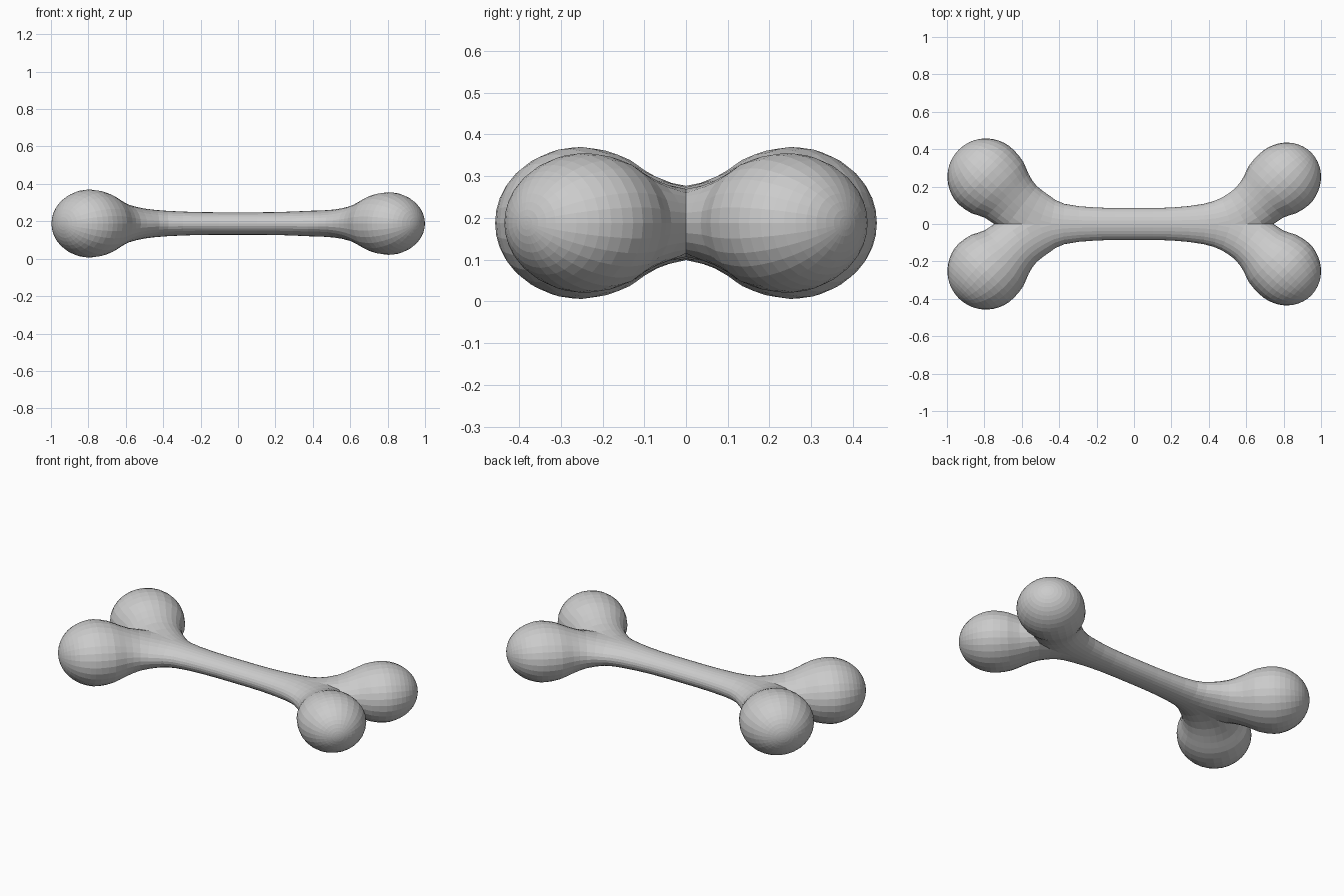
import bpy, bmesh
from math import sin, cos, radians, pi
from mathutils import Vector

cube = bpy.data.objects.get("Cube")
if cube:
    bpy.data.objects.remove(cube, do_unlink=True)

SIDES = 28
MID_Z = 0.188

grey = bpy.data.materials.new("bone grey")
grey.use_nodes = True
colour = (0.6, 0.6, 0.6, 1)
grey.diffuse_color = colour
grey.node_tree.nodes["Principled BSDF"].inputs["Base Color"].default_value = colour


def arm(side, size, shift, drop, tip):
    """Sections (x, y, turn, half width, half height) from mid shaft to knob tip."""
    keys = [(0.2, 0, 0, .088, .061), (0.38, 0, 4, .108, .068)]
    for x, y, a, w, h in [(.50, .02, 20, .14, .08), (.61, .085, 38, .148, .105),
                          (.68, .15, 45, .165, .14), (.73, .195, 45, .195, .168),
                          (.79, .25, 45, .207, .182)]:
        keys.append((x + shift, y - drop * y, a, w * size, h * size))
    x, y, a, w, h = keys[-1]
    for phi in (17, 34, 50, 65, 79, 88):
        s, c = sin(radians(phi)), cos(radians(phi))
        d = tip * s * cos(radians(45))
        keys.append((x + d, y + d, a, w * c, h * c))
    return [(side * x, y, side * a, w, h) for x, y, a, w, h in keys]


def refine(keys):
    """Smoothly add a section between each neighbouring pair."""
    v = [Vector(k) for k in keys]
    out = [v[0]]
    for i in range(len(v) - 1):
        p, n = v[max(i - 1, 0)], v[min(i + 2, len(v) - 1)]
        out += [(9 * (v[i] + v[i + 1]) - p - n) / 16, v[i + 1]]
    return out


# Half of the bone: one bent tube from knob to knob
left = arm(1, 0.92, 0.012, 0.05, 0.205)
right = arm(-1, 1.0, 0.0, 0.0, 0.208)
sections = refine(right[::-1] + [(0, 0, 0, .085, .06)] + left)
bm = bmesh.new()
rings = []
for x, y, a, w, h in sections:
    a = radians(a)
    ring = []
    for i in range(SIDES):
        t = 2 * pi * i / SIDES
        u = w * cos(t)
        ring.append(bm.verts.new((x - sin(a) * u, y + cos(a) * u, MID_Z + h * sin(t))))
    rings.append(ring)
for r, s in zip(rings, rings[1:]):
    for i in range(SIDES):
        j = (i + 1) % SIDES
        bm.faces.new((r[i], r[j], s[j], s[i]))
bm.faces.new(rings[0])
bm.faces.new(rings[-1])

# Trim to the centre plane and reflect it to form both knobs at each end
bmesh.ops.bisect_plane(bm, geom=bm.verts[:] + bm.edges[:] + bm.faces[:],
                       plane_co=(0, 0, 0), plane_no=(0, -1, 0), clear_outer=True)
bmesh.ops.mirror(bm, geom=bm.verts[:] + bm.edges[:] + bm.faces[:],
                 axis='Y', merge_dist=0.0005)

# Soften the crease where the two arms meet
crease = [v for v in bm.verts if abs(v.co.y) < 0.07 and abs(v.co.x) > 0.4]
for _ in range(4):
    bmesh.ops.smooth_vert(bm, verts=crease, factor=0.5,
                          use_axis_x=False, use_axis_y=False, use_axis_z=True)
bmesh.ops.recalc_face_normals(bm, faces=bm.faces)
mesh = bpy.data.meshes.new("bone")
bm.to_mesh(mesh)
bm.free()
mesh.materials.append(grey)
bone = bpy.data.objects.new("bone", mesh)
bpy.context.collection.objects.link(bone)
